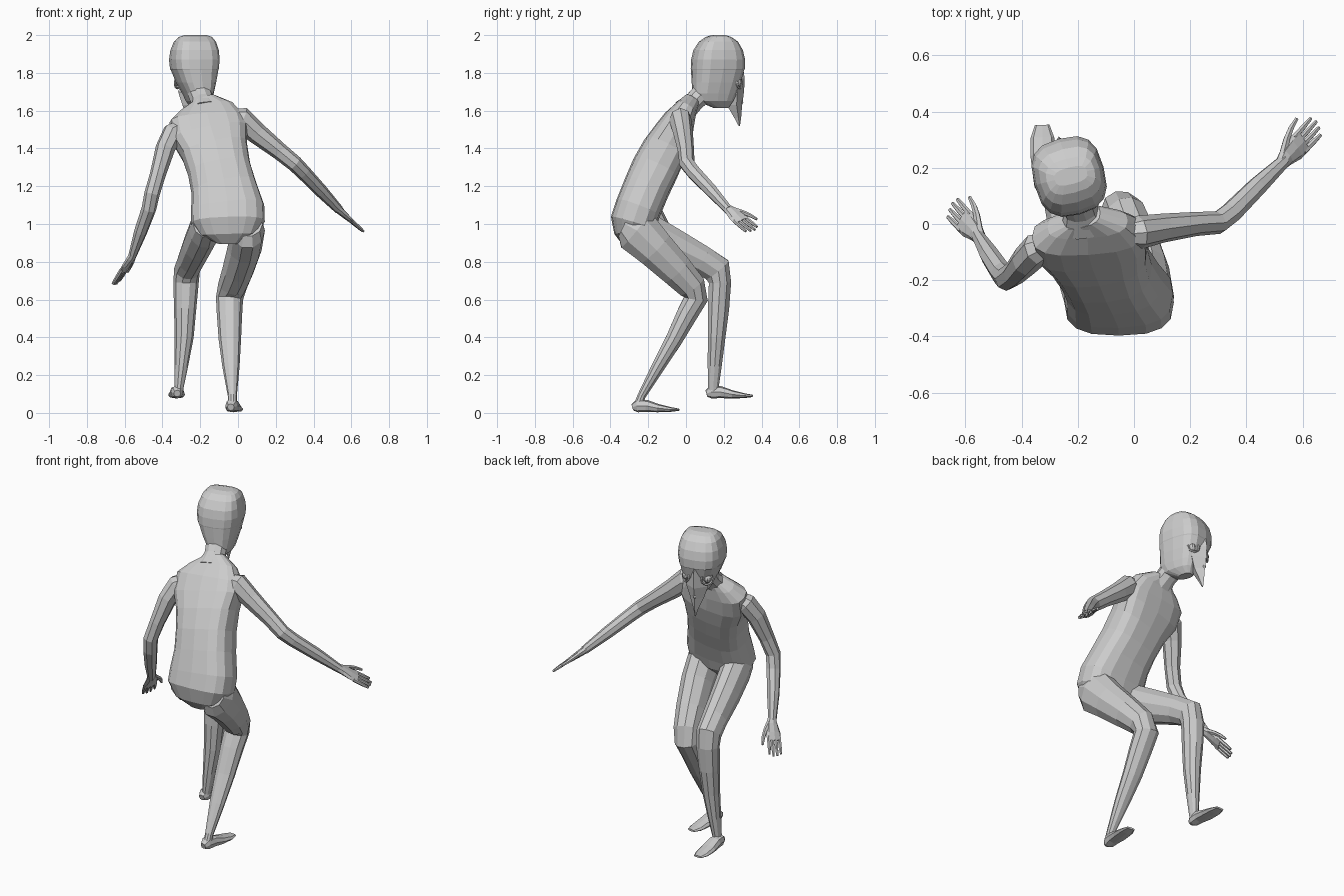
import bpy, math
from mathutils import Vector as V


def spow(c, p):
    return math.copysign(abs(c) ** p, c)


def loft(name, rings, side=(1, 0, 0), n=8, p=1.0, sides=None, flat=False):
    """Tube through rings (x, y, z, half width, half depth); p < 1 makes the section boxier."""
    pts = [V(r[:3]) for r in rings]
    verts, faces = [], []
    for i, r in enumerate(rings):
        t = pts[min(i + 1, len(pts) - 1)] - pts[max(i - 1, 0)]
        t = V((0, 0, 1)) if flat else t.normalized()
        s = V(sides[i]) if sides else V(side)
        u = (s - t * s.dot(t)).normalized()
        v = t.cross(u)
        for k in range(n):
            a = 2 * math.pi * k / n
            verts.append(pts[i] + u * r[3] * spow(math.cos(a), p) + v * r[4] * spow(math.sin(a), p))
    for i in range(len(rings) - 1):
        for k in range(n):
            a, b = i * n + k, i * n + (k + 1) % n
            faces.append((a, b, b + n, a + n))
    faces += [tuple(reversed(range(n))), tuple(range(len(verts) - n, len(verts)))]
    me = bpy.data.meshes.new(name)
    me.from_pydata(verts, [], faces)
    me.update()
    ob = bpy.data.objects.new(name, me)
    bpy.context.collection.objects.link(ob)
    return ob


# Torso, leaning forward and twisting toward the shoulders
torso = [(-.05, -.29, .90, .065, .05), (-.05, -.295, .94, .15, .085), (-.053, -.28, 1.005, .195, .122),
         (-.055, -.255, 1.08, .195, .123), (-.075, -.21, 1.19, .174, .124), (-.10, -.165, 1.29, .168, .126),
         (-.125, -.115, 1.39, .178, .12), (-.15, -.07, 1.475, .205, .105), (-.165, -.035, 1.55, .20, .085),
         (-.165, .0, 1.61, .145, .06), (-.185, .025, 1.65, .07, .045)]
twist = [(1, 0, .02)] * 5 + [(1, .05, .08), (1, .1, .14), (1, .15, .22), (1, .15, .24), (1, .1, .17), (1, .1, .1)]
loft("torso", torso, sides=twist, n=16, p=.72)

# Neck
loft("neck", [(-.175, -.01, 1.60, .09, .065), (-.188, .045, 1.65, .062, .055), (-.205, .095, 1.70, .065, .06),
              (-.215, .125, 1.76, .075, .075)], n=10)

# Head, turned a little to its left
yaw = math.radians(15)
side = V((math.cos(yaw), math.sin(yaw), 0))
face = V((-math.sin(yaw), math.cos(yaw), 0))
C = V((-.23, .168, 0))


def on_face(lateral, forward, z):
    return C + side * lateral + face * forward + V((0, 0, z))


head = [(-.22, .185, 1.615, .028, .04), (-.21, .155, 1.65, .058, .095), (-.212, .152, 1.69, .074, .118),
        (-.222, .16, 1.75, .098, .128), (-.23, .167, 1.815, .118, .137), (-.231, .168, 1.82, .121, .139),
        (-.231, .17, 1.87, .127, .138), (-.23, .17, 1.92, .122, .126), (-.228, .172, 1.965, .108, .098),
        (-.226, .172, 1.99, .088, .062), (-.225, .172, 2.0, .06, .03)]
loft("head", head, side=side, n=16, p=.7, flat=True)

# Long pointed beak
beak = [(*on_face(0, f, z), w, d) for f, z, w, d in
        [(.12, 1.82, .012, .02), (.112, 1.77, .03, .036), (.09, 1.70, .066, .054),
         (.092, 1.63, .042, .042), (.11, 1.56, .014, .018), (.118, 1.52, .003, .004)]]
loft("beak", beak, side=side, n=4, flat=True)
bpy.ops.mesh.primitive_uv_sphere_add(segments=8, ring_count=6, radius=.01, location=on_face(0, .13, 1.645))
bpy.context.object.name = "beak_hole"

# Eyes with raised rims, set close against the face
for s, tag in ((-1, "left"), (1, "right")):
    pos = on_face(s * .062, .090, 1.75)
    bpy.ops.mesh.primitive_uv_sphere_add(segments=10, ring_count=8, radius=.024, location=pos)
    bpy.context.object.name = tag + "_eye"
    bpy.ops.mesh.primitive_torus_add(major_segments=12, minor_segments=5, major_radius=.032, minor_radius=.006,
                                     location=pos + face * .01,
                                     rotation=(math.radians(-80), 0, yaw - s * math.radians(40)))
    bpy.context.object.name = tag + "_eye_rim"

# Arms
loft("left_arm", [(-.27, -.06, 1.53, .035, .035), (-.345, -.09, 1.48, .058, .06), (-.385, -.13, 1.40, .052, .057),
                  (-.425, -.175, 1.26, .042, .046), (-.455, -.195, 1.16, .041, .043), (-.472, -.175, 1.08, .039, .042),
                  (-.515, -.11, .96, .035, .037), (-.558, -.04, .835, .022, .026)])
loft("right_arm", [(-.08, -.04, 1.56, .035, .045), (.02, -.03, 1.552, .06, .068), (.10, -.015, 1.48, .052, .057),
                   (.22, .0, 1.385, .043, .046), (.30, .005, 1.32, .041, .043), (.345, .04, 1.275, .039, .040),
                   (.44, .135, 1.175, .035, .035), (.535, .225, 1.075, .024, .024)], side=(0, 1, 0))


# Hands: palm, four fingers and a thumb
def hand(tag, wrist, d, w):
    wrist, d = V(wrist), V(d).normalized()
    w = V(w)
    w = (w - d * w.dot(d)).normalized()

    def piece(name, rows, n):
        loft(f"{tag}_{name}", [(*(wrist + d * a + w * b), h, t) for a, b, h, t in rows], side=w, n=n)

    piece("palm", [(-.02, 0, .024, .022), (.02, .005, .036, .02), (.07, .002, .046, .016), (.115, 0, .043, .012)], 8)
    for i in range(4):
        b = (i - 1.5) * .022
        tip = .212 - .012 * abs(i - 1.7)
        piece(f"finger_{i + 1}", [(.09, b, .011, .011), (.155, b * 1.05, .010, .010), (tip, b * 1.1, .007, .007)], 6)
    piece("thumb", [(.01, .02, .016, .014), (.06, .05, .013, .012), (.10, .066, .011, .010),
                    (.145, .076, .007, .007)], 6)


hand("left", (-.558, -.04, .835), (-.10, .11, -.165), (.45, .8, .2))
hand("right", (.535, .225, 1.075), (.115, .125, -.105), (-.5, .7, .35))

# Legs
loft("left_leg", [(-.165, -.30, 1.0, .075, .08), (-.18, -.22, .965, .083, .105), (-.215, -.08, .89, .078, .098),
                  (-.25, .08, .81, .071, .082), (-.27, .165, .758, .069, .08), (-.275, .18, .69, .067, .062),
                  (-.28, .172, .55, .059, .059), (-.285, .162, .40, .050, .049), (-.30, .152, .25, .036, .039),
                  (-.312, .145, .14, .025, .03), (-.32, .145, .10, .026, .028)], n=10)
loft("right_leg", [(.05, -.325, 1.0, .08, .075), (.05, -.265, .97, .093, .128), (.035, -.165, .87, .091, .108),
                   (.0, -.05, .755, .084, .092), (-.03, .03, .67, .077, .079), (-.045, .053, .605, .072, .066),
                   (-.045, .005, .52, .067, .058), (-.043, -.065, .385, .059, .047), (-.037, -.15, .24, .045, .036),
                   (-.03, -.235, .09, .024, .023), (-.03, -.25, .05, .024, .024)], n=10)


# Flat pointed feet, from heel to toe
def foot(tag, x, y, z, drift):
    rows = [(0, .027, .018, .018), (.025, .034, .032, .034), (.075, .034, .038, .032),
            (.135, .022, .044, .022), (.20, .015, .042, .013), (.245, .014, .026, .006)]
    loft(f"{tag}_foot", [(x + drift * a, y + a, z + c, hw, hd) for a, c, hw, hd in rows], n=8, p=.8)


foot("left", -.322, .108, .076, -.02)
foot("right", -.038, -.283, .003, .12)
